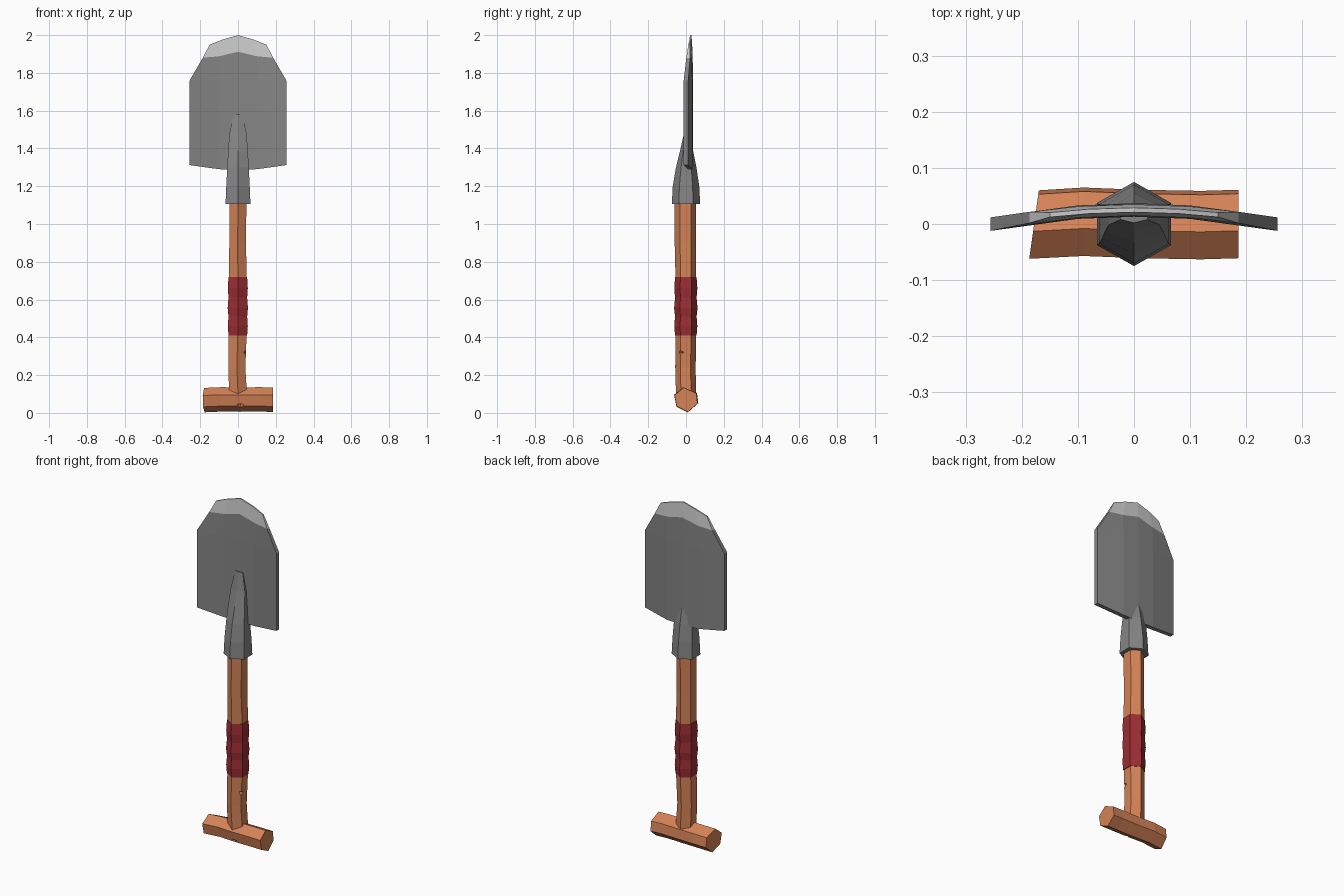
import bpy, bmesh, math
from mathutils import Vector, Euler

if "Cube" in bpy.data.objects:
    bpy.data.objects.remove(bpy.data.objects["Cube"])


def material(name, rgb):
    m = bpy.data.materials.new(name)
    m.diffuse_color = (*rgb, 1)
    m.use_nodes = True
    m.node_tree.nodes["Principled BSDF"].inputs["Base Color"].default_value = m.diffuse_color
    return m


WOOD = material("orange wood", (0.66, 0.225, 0.095))
RED = material("red wrap", (0.33, 0.027, 0.032))
STEEL = material("grey steel", (0.235, 0.235, 0.235))
EDGE = material("bright steel", (0.60, 0.60, 0.60))


def finish(name, bm, *mats):
    bmesh.ops.recalc_face_normals(bm, faces=bm.faces[:])
    me = bpy.data.meshes.new(name)
    bm.to_mesh(me)
    bm.free()
    for m in mats:
        me.materials.append(m)
    ob = bpy.data.objects.new(name, me)
    bpy.context.scene.collection.objects.link(ob)
    return ob


def loft(name, rings, mat):
    """Skin closed rings of points and cap both ends."""
    bm = bmesh.new()
    vs = [[bm.verts.new(p) for p in r] for r in rings]
    n = len(vs[0])
    for a, b in zip(vs, vs[1:]):
        for i in range(n):
            j = (i + 1) % n
            bm.faces.new((a[i], a[j], b[j], b[i]))
    bm.faces.new(vs[0])
    bm.faces.new(vs[-1])
    return finish(name, bm, mat)


def hex_ring(z, rx, ry, cx=0, cy=0):
    """Hexagon with corners towards front and back; rx is the half width across flats."""
    k = rx / math.cos(math.pi / 6)
    return [(cx + k * math.sin(i * math.pi / 3), cy - ry * math.cos(i * math.pi / 3), z)
            for i in range(6)]


def nick(target, name, loc, rot, size):
    """Chop a small wedge out of an edge."""
    bm = bmesh.new()
    bmesh.ops.create_cube(bm, size=size)
    cutter = finish(name, bm, WOOD)
    cutter.location = loc
    cutter.rotation_euler = Euler(rot)
    cutter.hide_render = True
    cutter.hide_viewport = True
    mod = target.modifiers.new(name, 'BOOLEAN')
    mod.operation = 'DIFFERENCE'
    mod.solver = 'EXACT'
    mod.object = cutter


# Shaft: slightly uneven six-sided pole
shaft = loft("shaft", [hex_ring(z, rx, ry, cx, cy) for z, rx, ry, cx, cy in [
    (0.10, 0.047, 0.053, 0.000, 0.000),
    (0.24, 0.045, 0.054, -0.006, -0.003),
    (0.40, 0.047, 0.055, -0.002, -0.001),
    (0.73, 0.047, 0.055, -0.001, -0.001),
    (0.90, 0.044, 0.057, -0.002, -0.003),
    (1.15, 0.045, 0.057, 0.000, -0.003)]], WOOD)
nick(shaft, "shaft_nick_cutter", (0.051, -0.030, 0.32),
     (0, math.radians(45), math.radians(-30)), 0.026)

# Grip wrap: rippled bands
loft("grip_wrap", [hex_ring(z, r * 0.866, r, -0.001, -0.001) for z, r in [
    (0.41, 0.057), (0.46, 0.061), (0.51, 0.057), (0.555, 0.062),
    (0.61, 0.057), (0.66, 0.061), (0.72, 0.057)]], RED)

# Cross handle: tilted hexagon along x with a skewed left end
profile = [(-0.013, 0.135), (0.053, 0.105), (0.060, 0.050),
           (0.010, 0.006), (-0.050, 0.035), (-0.062, 0.095)]
rings = []
for x, dy, dz in [(-0.178, 0, -0.003), (-0.09, 0.005, 0.001), (0.01, 0.001, 0),
                  (0.12, -0.001, 0.001), (0.186, 0.001, -0.001)]:
    skew = 0.14 if x < -0.15 else 0
    rings.append([(x + skew * y, y + dy, max(0, z + dz)) for y, z in profile])
handle = loft("cross_handle", rings, WOOD)
nick(handle, "handle_nick_cutter", (0.012, -0.054, 0.033),
     (0, 0, math.radians(45)), 0.028)

# Socket: hexagonal sleeve narrowing to a tongue on the blade
loft("socket", [hex_ring(z, rx, ry, 0, cy) for z, rx, ry, cy in [
    (1.105, 0.066, 0.075, 0.000),
    (1.20, 0.062, 0.070, 0.000),
    (1.30, 0.057, 0.054, 0.001),
    (1.39, 0.052, 0.034, 0.003),
    (1.48, 0.045, 0.019, 0.008),
    (1.58, 0.024, 0.012, 0.014)]], STEEL)

# Blade: curved plate, rows of half-width points (centre to rim) mirrored across x
rows = [
    (0.012, [(0, 1.288), (0.10, 1.290), (0.256, 1.312)]),
    (0.012, [(0, 1.76), (0.10, 1.76), (0.256, 1.76)]),
    (0.010, [(0, 1.912), (0.10, 1.888), (0.186, 1.88)]),
    (0.004, [(0, 2.0), (0.08, 1.977), (0.150, 1.95)]),
]
bm = bmesh.new()
layers = []
for side in (-1, 1):
    grid = []
    for half, pts in rows:
        full = [(-x, z) for x, z in pts[:0:-1]] + pts
        grid.append([bm.verts.new((x, 0.025 - 0.385 * x * x + side * half, z))
                     for x, z in full])
    layers.append(grid)
front, back = layers
nr, nc = len(rows), len(front[0])
for r in range(nr - 1):
    tip = 1 if r == nr - 2 else 0
    for g in layers:
        for c in range(nc - 1):
            bm.faces.new((g[r][c], g[r][c + 1], g[r + 1][c + 1], g[r + 1][c])).material_index = tip
    for c in (0, nc - 1):
        bm.faces.new((front[r][c], front[r + 1][c], back[r + 1][c], back[r][c])).material_index = tip
for r in (0, nr - 1):
    for c in range(nc - 1):
        f = bm.faces.new((front[r][c], front[r][c + 1], back[r][c + 1], back[r][c]))
        f.material_index = 1 if r else 0
finish("blade", bm, STEEL, EDGE)
